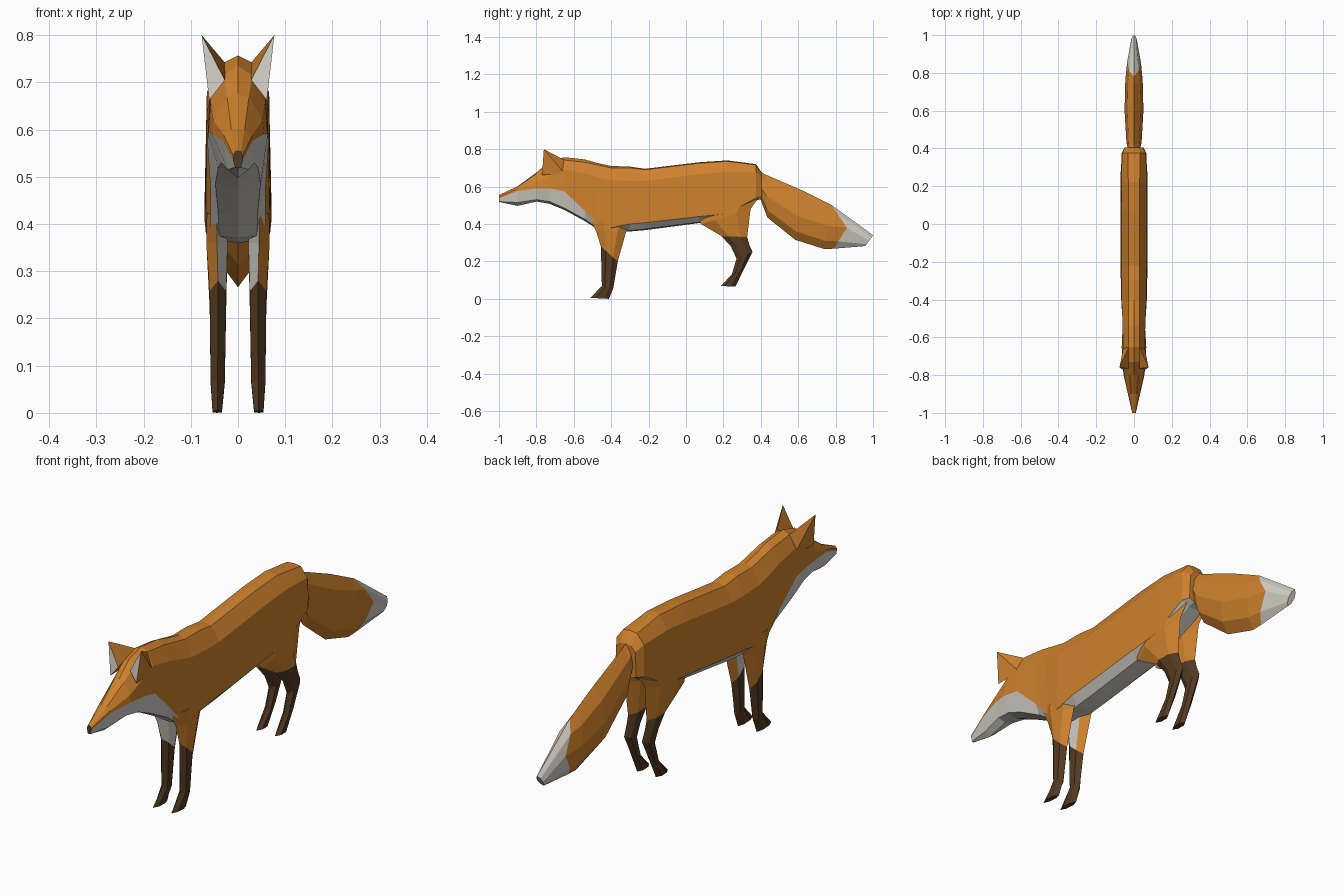
import bpy
import bmesh

default_cube = bpy.data.objects.get("Cube")
if default_cube:
    bpy.data.objects.remove(default_cube, do_unlink=True)


def make_material(name, rgb):
    material = bpy.data.materials.new(name)
    material.use_nodes = True
    color = (*rgb, 1)
    material.diffuse_color = color
    material.node_tree.nodes["Principled BSDF"].inputs["Base Color"].default_value = color
    return material


ORANGE, WHITE, BROWN = range(3)
PALETTE = [
    make_material("orange_fur", (.62, .22, .026)),
    make_material("white_fur", (.66, .63, .57)),
    make_material("dark_brown_fur", (.09, .043, .016)),
]


def finish(name, bm):
    """Turn a bmesh into a flat shaded object that uses the shared palette."""
    bmesh.ops.recalc_face_normals(bm, faces=bm.faces)
    mesh = bpy.data.meshes.new(name)
    bm.to_mesh(mesh)
    bm.free()
    for material in PALETTE:
        mesh.materials.append(material)
    obj = bpy.data.objects.new(name, mesh)
    bpy.context.collection.objects.link(obj)
    return obj


def loft(name, rings, color_rule, start_color, end_color):
    """Skin a row of closed rings; color_rule(segment, side) picks the material."""
    bm = bmesh.new()
    rows = [[bm.verts.new(point) for point in ring] for ring in rings]
    count = len(rows[0])
    for segment, (row, following) in enumerate(zip(rows, rows[1:])):
        for side in range(count):
            after = (side + 1) % count
            face = bm.faces.new((row[side], row[after], following[after], following[side]))
            face.material_index = color_rule(segment, side)
    bm.faces.new(rows[0]).material_index = start_color
    bm.faces.new(rows[-1]).material_index = end_color
    return finish(name, bm)


def mirrored_ring(half):
    """Close a half profile, running from top centre to bottom centre, over x."""
    return half + [(-x, y, z) for x, y, z in reversed(half[1:-1])]


# Head and trunk: y, top, then (x, z) of crown edge, shoulder, fur border
# and under edge, then bottom
head_sections = [
    (-1, .555, (.006, .553), (.01, .545), (.01, .537), (.006, .52), .518),
    (-.9, .602, (.014, .6), (.03, .588), (.032, .577), (.022, .515), .497),
    (-.8, .675, (.023, .668), (.052, .62), (.055, .59), (.035, .53), .52),
    (-.73, .735, (.03, .715), (.058, .66), (.063, .59), (.042, .52), .508),
    (-.65, .757, (.03, .742), (.057, .69), (.065, .575), (.048, .485), .475),
]
trunk_sections = [
    (-.54, .745, (.03, .73), (.06, .67), (.058, .47), (.042, .425), .415),
    (-.47, .725, (.03, .715), (.063, .65), (.058, .395), (.04, .375), .37),
    (-.4, .71, (.03, .7), (.066, .635), (.068, .38), (.04, .365), .36),
    (-.3, .707, (.03, .7), (.066, .63), (.07, .4), (.04, .365), .36),
    (-.22, .695, (.03, .69), (.066, .63), (.071, .407), (.04, .373), .367),
    (.07, .73, (.03, .725), (.066, .665), (.071, .44), (.04, .41), .405),
    (.22, .74, (.03, .735), (.066, .68), (.07, .455), (.035, .43), .43),
    (.375, .72, (.033, .716), (.064, .675), (.066, .54), (.03, .525), .525),
    (.405, .675, (.025, .672), (.045, .65), (.05, .545), (.025, .535), .535),
]
body_rings = []
for y, top, *corners, bottom in head_sections + trunk_sections:
    half = [(0, y, top)] + [(x, y, z) for x, z in corners] + [(0, y, bottom)]
    body_rings.append(mirrored_ring(half))
loft("body_and_head", body_rings,
     lambda segment, side: WHITE if side in (3, 4, 5, 6) else ORANGE, BROWN, ORANGE)

# Nose
bm = bmesh.new()
bmesh.ops.create_icosphere(bm, subdivisions=1, radius=.009)
for face in bm.faces:
    face.material_index = BROWN
finish("nose", bm).location = (0, -.991, .534)

# Tail: (y, z) of top, side and bottom, then half width
tail_sections = [
    ((.39, .685), (.39, .61), (.395, .54), .03),
    ((.42, .667), (.43, .55), (.435, .435), .04),
    ((.62, .58), (.6, .44), (.585, .315), .05),
    ((.74, .52), (.76, .39), (.74, .266), .046),
    ((.78, .5), (.86, .38), (.79, .268), .036),
    ((1, .34), (.98, .31), (.957, .282), .014),
]


def between(a, b, factor):
    return [p + (q - p) * factor for p, q in zip(a, b)]


tail_rings = []
for top, side, bottom, width in tail_sections:
    tail_rings.append(mirrored_ring([
        (0, *top),
        (width * .7, *between(top, side, .4)),
        (width, *side),
        (width * .7, *between(side, bottom, .65)),
        (0, *bottom),
    ]))
tip_segment = len(tail_sections) - 2
loft("tail", tail_rings,
     lambda segment, side: WHITE if segment == tip_segment else ORANGE, ORANGE, WHITE)


# Legs: (y, z) of front edge and back edge, then inner and outer x
front_leg = [
    ((-.51, .42), (-.28, .43), .025, .066),
    ((-.48, .36), (-.32, .36), .022, .067),
    ((-.455, .28), (-.365, .2), .025, .06),
    ((-.45, .07), (-.388, .06), .028, .058),
    ((-.51, .005), (-.412, 0), .034, .054),
]
hind_leg = [
    ((.06, .45), (.395, .55), .022, .067),
    ((.08, .4), (.345, .48), .024, .071),
    ((.19, .335), (.327, .33), .025, .062),
    ((.24, .28), (.34, .285), .026, .06),
    ((.27, .215), (.356, .25), .026, .058),
    ((.245, .13), (.31, .16), .028, .057),
    ((.185, .068), (.265, .066), .032, .056),
]


def build_leg(name, sections, sign, white_segments):
    rings = []
    for front, back, inner, outer in sections:
        middle = (inner + outer) / 2
        near, far = between(front, back, .28), between(front, back, .72)
        ring = [(middle, *front), (outer, *near), (outer, *far),
                (middle, *back), (inner, *far), (inner, *near)]
        rings.append([(sign * x, y, z) for x, y, z in ring])

    def fur(segment, side):
        if segment >= 2:
            return BROWN
        return WHITE if segment < white_segments and side >= 4 else ORANGE

    loft(name, rings, fur, ORANGE, BROWN)


# Ears: a pyramid with a white front face
def build_ear(name, sign):
    bm = bmesh.new()
    tip, front_inner, front_outer, back_outer, back_inner = [
        bm.verts.new((sign * x, y, z)) for x, y, z in (
            (.077, -.76, .8), (.028, -.765, .705), (.061, -.77, .662),
            (.056, -.65, .67), (.028, -.65, .742))]
    bm.faces.new((tip, front_inner, front_outer)).material_index = WHITE
    bm.faces.new((tip, front_outer, back_outer))
    bm.faces.new((tip, back_outer, back_inner))
    bm.faces.new((tip, back_inner, front_inner))
    bm.faces.new((front_inner, front_outer, back_outer, back_inner))
    finish(name, bm)


for label, sign in (("left", 1), ("right", -1)):
    build_leg(label + "_front_leg", front_leg, sign, 2)
    build_leg(label + "_hind_leg", hind_leg, sign, 1)
    build_ear(label + "_ear", sign)
